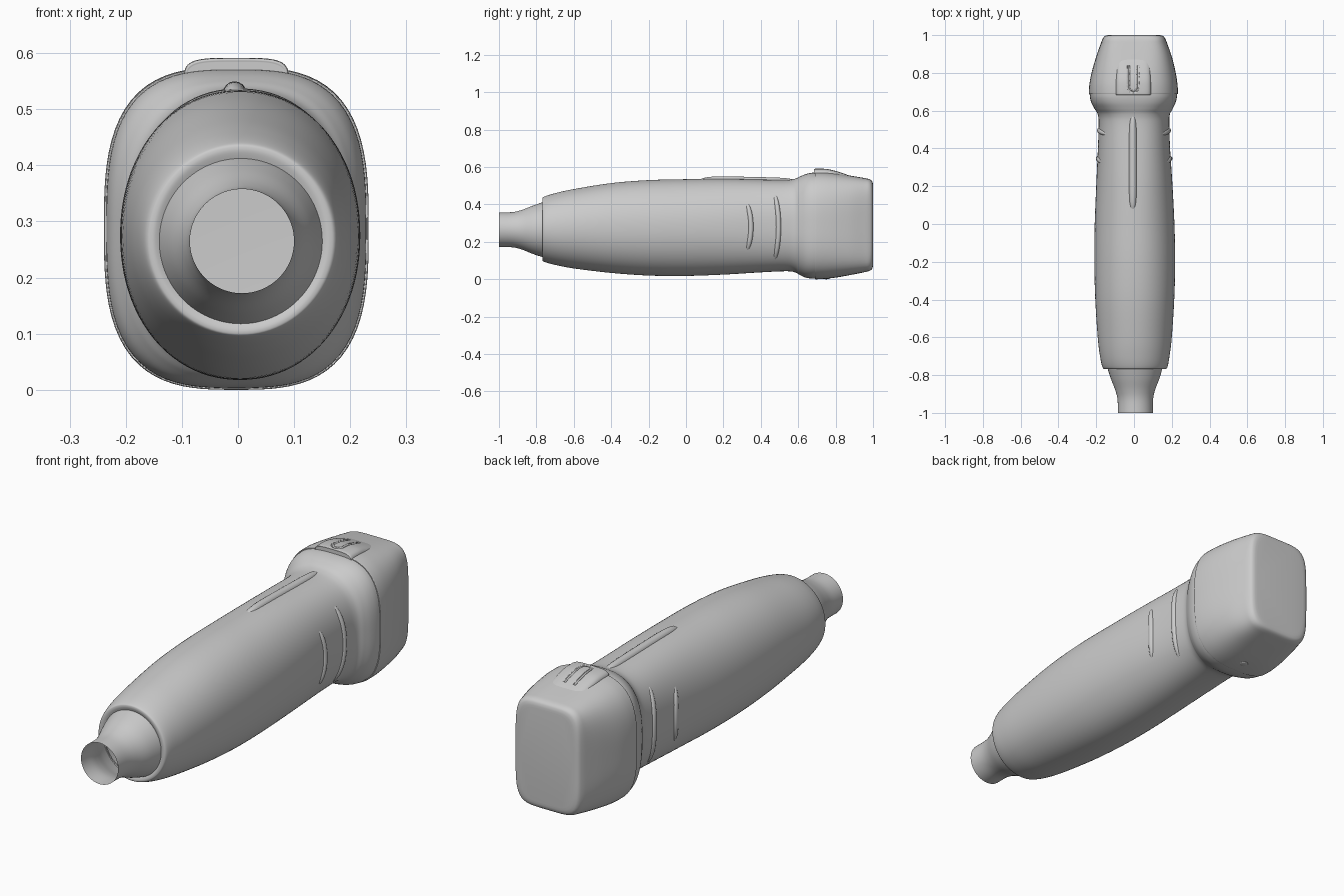
import bpy, bmesh, math
from mathutils import Vector

if "Cube" in bpy.data.objects:
    bpy.data.objects.remove(bpy.data.objects["Cube"])

SEG = 96


def finish(name, bm, angle=40):
    me = bpy.data.meshes.new(name)
    bm.to_mesh(me)
    bm.free()
    ob = bpy.data.objects.new(name, me)
    bpy.context.collection.objects.link(ob)
    bpy.ops.object.select_all(action='DESELECT')
    ob.select_set(True)
    bpy.context.view_layer.objects.active = ob
    bpy.ops.object.shade_smooth_by_angle(angle=math.radians(angle))
    return ob


def smooth_rows(rows, steps=6):
    """Catmull-Rom through the rows (y, half width, z bottom, z top, exponent, x centre)."""
    out = []
    for i in range(len(rows) - 1):
        p = [rows[max(i - 1, 0)], rows[i], rows[i + 1], rows[min(i + 2, len(rows) - 1)]]
        for s in range(steps):
            t = s / steps
            out.append([0.5 * (2 * b + (c - a) * t + (2 * a - 5 * b + 4 * c - d) * t * t
                               + (3 * b - a - 3 * c + d) * t ** 3) for a, b, c, d in zip(*p)])
    return out + [list(rows[-1])]


def section_point(row, t):
    y, w, zb, zt, n, cx = row
    c, s = math.cos(t), math.sin(t)
    k = (abs(c) ** n + abs(s) ** n) ** (-1 / n)
    return Vector((cx + w * c * k, y, (zb + zt) / 2 + (zt - zb) / 2 * s * k))


def loft(name, rows, cap_start=False, cap_end=False, angle=40):
    bm = bmesh.new()
    rings = [[bm.verts.new(section_point(r, 2 * math.pi * j / SEG)) for j in range(SEG)] for r in rows]
    for a, b in zip(rings, rings[1:]):
        for j in range(SEG):
            k = (j + 1) % SEG
            bm.faces.new((a[j], b[j], b[k], a[k]))
    if cap_start:
        bm.faces.new(rings[0])
    if cap_end:
        bm.faces.new(rings[-1][::-1])
    return finish(name, bm, angle)


def tube(name, pts, radius, taper=0.0, sides=12):
    """Round bar along pts; taper > 0 thins it toward both ends."""
    bm = bmesh.new()
    rings = []
    for i, p in enumerate(pts):
        d = (pts[min(i + 1, len(pts) - 1)] - pts[max(i - 1, 0)]).normalized()
        u = d.orthogonal().normalized() if not rings else (u - d * u.dot(d)).normalized()
        v = d.cross(u)
        f = 2 * i / (len(pts) - 1) - 1
        r = radius * (1 - taper * f ** 6)
        rings.append([bm.verts.new(p + r * (u * math.cos(a) + v * math.sin(a)))
                      for a in (2 * math.pi * k / sides for k in range(sides))])
    for a, b in zip(rings, rings[1:]):
        for j in range(sides):
            k = (j + 1) % sides
            bm.faces.new((a[j], a[k], b[k], b[j]))
    bm.faces.new(rings[0])
    bm.faces.new(rings[-1])
    bmesh.ops.recalc_face_normals(bm, faces=bm.faces)
    return finish(name, bm)


# Open cable sleeve at the front
sleeve = smooth_rows([
    (-1.0, .093, .172, .358, 2, .007), (-.93, .094, .171, .359, 2, .007),
    (-.88, .105, .160, .370, 2, .006), (-.82, .128, .136, .393, 2, .006),
    (-.765, .145, .118, .412, 2, .005), (-.75, .147, .116, .414, 2, .005)])
loft("cable_sleeve", sleeve)

# Handle body, swelling in the middle and flaring into the head
body_rows = smooth_rows([
    (-.762, .142, .122, .408, 2, .005), (-.768, .158, .103, .430, 2, .005),
    (-.757, .172, .093, .442, 2, .005), (-.7, .184, .077, .460, 2.05, .004),
    (-.6, .196, .058, .482, 2.05, .004), (-.4, .209, .034, .514, 2.1, .004),
    (-.2, .214, .020, .530, 2.1, .004), (0, .211, .018, .535, 2.1, .003),
    (.2, .202, .025, .537, 2.15, .002), (.4, .191, .037, .533, 2.3, 0),
    (.53, .187, .043, .531, 2.4, 0), (.58, .191, .038, .537, 2.5, -.001),
    (.61, .207, .022, .550, 2.7, -.002), (.64, .222, .009, .562, 2.9, -.003),
    (.67, .230, .004, .569, 3, -.003), (.70, .232, .003, .571, 3, -.003)])
loft("handle_body", body_rows)

# Boxy head cap with a small step where it meets the body
cap_rows = [(.690, .225, .012, .562, 3, -.003)] + smooth_rows([
    (.689, .234, .002, .573, 3, -.003), (.695, .236, .000, .575, 3, -.003),
    (.74, .233, .002, .574, 3.1, -.003), (.80, .223, .009, .567, 3.3, -.002),
    (.88, .202, .023, .554, 3.8, 0), (.95, .178, .037, .542, 4.5, 0),
    (.978, .167, .044, .536, 5, 0), (.992, .158, .052, .528, 5, 0),
    (.998, .146, .064, .516, 5, 0), (1.0, .132, .078, .502, 5, 0)])
loft("head_cap", cap_rows, cap_end=True)

# Raised latch pad on top of the cap
pad_rows = smooth_rows([
    (.684, .088, .51, .584, 4, -.003), (.690, .093, .505, .591, 4, -.003),
    (.75, .093, .505, .590, 4, -.003), (.80, .091, .50, .579, 4, -.003),
    (.85, .089, .49, .563, 4, -.003), (.89, .087, .48, .548, 4, -.003)])
pad = loft("latch_pad", pad_rows, True, True)

# U-shaped groove cut into the pad
def pad_z(y):
    r = min(pad_rows, key=lambda q: abs(q[0] - y))
    return r[3] + .003
u_path = [(-.029, .84 - .01 * i) for i in range(12)]
u_path += [(-.004 - .025 * math.cos(a), .725 - .025 * math.sin(a))
           for a in (math.pi * k / 10 for k in range(11))]
u_path += [(.021, .73 + .01 * i) for i in range(12)]
cutter = tube("groove_cutter", [Vector((x, y, pad_z(y))) for x, y in u_path], .008, sides=8)
cutter.hide_render = True
cutter.hide_set(True)
mod = pad.modifiers.new("groove", 'BOOLEAN')
mod.object = cutter
mod.operation = 'DIFFERENCE'
mod.solver = 'EXACT'


def body_row(y):
    for a, b in zip(body_rows[12:], body_rows[13:]):
        if a[0] <= y <= b[0]:
            f = (y - a[0]) / (b[0] - a[0])
            return [p + (q - p) * f for p, q in zip(a, b)]
    return body_rows[-1]


# Bowed grip ridges on both sides
for side, label in ((1, "right"), (-1, "left")):
    for num, (y0, z0, z1) in enumerate(((.327, .155, .405), (.475, .105, .455)), 1):
        pts = []
        for i in range(33):
            f = i / 16 - 1
            row = body_row(y0 + .02 * (1 - f * f))
            mid, half = (row[2] + row[3]) / 2, (row[3] - row[2]) / 2
            z = z0 + (z1 - z0) * i / 32
            x = row[1] * (1 - abs((z - mid) / half) ** row[4]) ** (1 / row[4])
            inset = .005 + .006 * f ** 6
            pts.append(Vector((row[5] + side * (x - inset), row[0], z)))
        tube(f"grip_ridge_{label}_{num}", pts, .014, taper=.5)

# Long orientation rib on top of the handle
rib = []
for i in range(41):
    y = .08 + .49 * i / 40
    f = i / 20 - 1
    rib.append(Vector((-.006, y, body_row(y)[3] - .008 - .008 * f ** 12)))
tube("top_rib", rib, .021, taper=.3, sides=16)

# Small round boss under the head
bm = bmesh.new()
bmesh.ops.create_uvsphere(bm, u_segments=24, v_segments=12, radius=.02)
for v in bm.verts:
    v.co = Vector((v.co.x, v.co.y + .75, v.co.z * .25 + .005))
finish("underside_button", bm)
